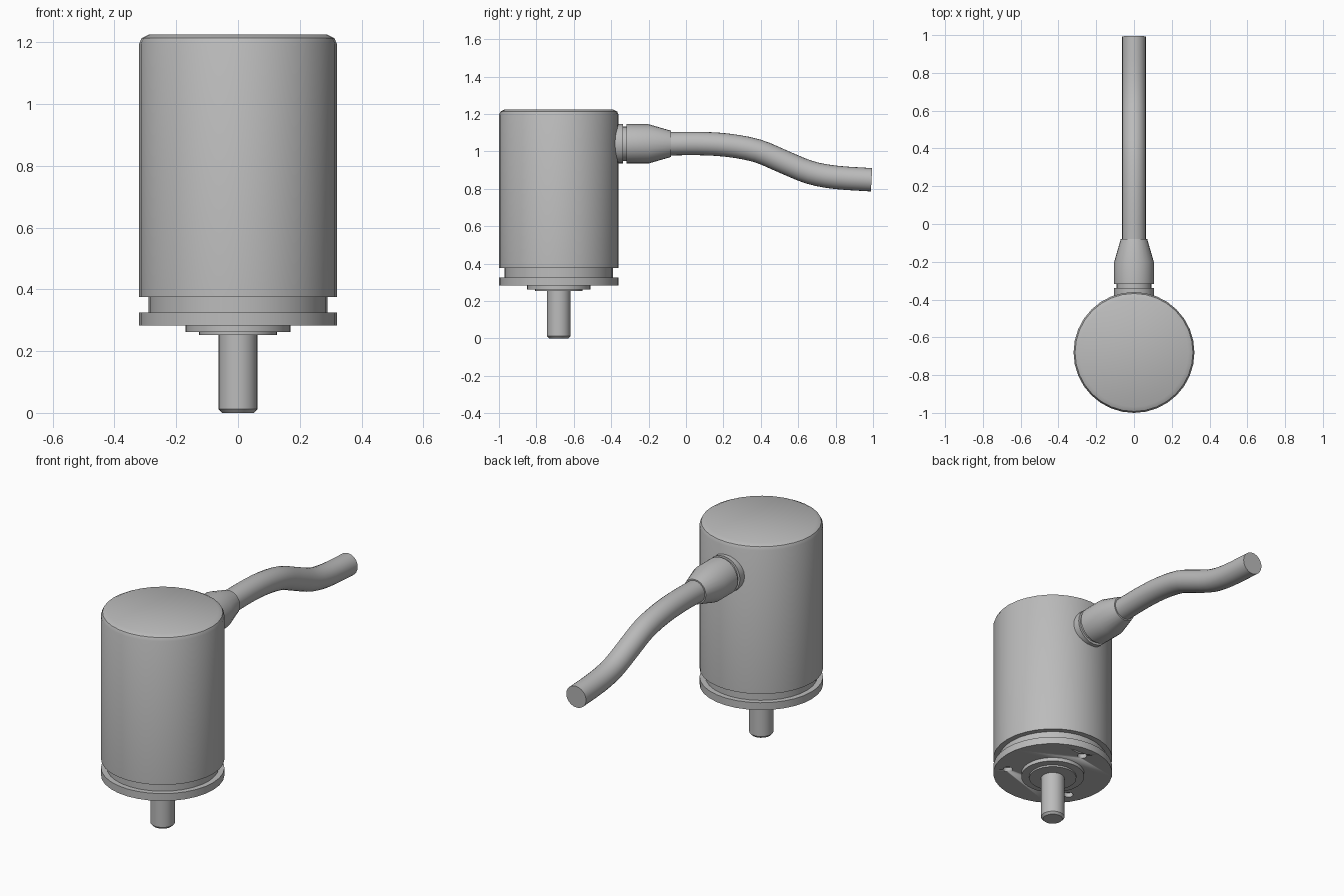
import bpy, bmesh, math
from mathutils import Vector, Matrix

if "Cube" in bpy.data.objects:
    bpy.data.objects.remove(bpy.data.objects["Cube"])

grey = bpy.data.materials.new("plain grey")
grey.use_nodes = True
GREY = (0.5, 0.5, 0.5, 1)
grey.diffuse_color = GREY
grey.node_tree.nodes["Principled BSDF"].inputs["Base Color"].default_value = GREY

AXIS_Y = -0.68
CABLE_Z = 1.04
UPRIGHT = Matrix.Translation((0, AXIS_Y, 0))
BACKWARD = Matrix.Translation((0, 0, CABLE_Z)) @ Matrix.Rotation(-math.pi / 2, 4, "X")


def finish(name, bm):
    bmesh.ops.recalc_face_normals(bm, faces=bm.faces)
    mesh = bpy.data.meshes.new(name)
    bm.to_mesh(mesh)
    bm.free()
    mesh.materials.append(grey)
    obj = bpy.data.objects.new(name, mesh)
    bpy.context.collection.objects.link(obj)
    bpy.ops.object.select_all(action="DESELECT")
    obj.select_set(True)
    bpy.context.view_layer.objects.active = obj
    bpy.ops.object.shade_smooth_by_angle(angle=math.radians(29))
    return obj


def skin(bm, rings):
    """Bridge successive rings of vertices and cap both ends."""
    n = len(rings[0])
    for a, b in zip(rings, rings[1:]):
        for i in range(n):
            j = (i + 1) % n
            bm.faces.new((a[i], a[j], b[j], b[i]))
    bm.faces.new(rings[0])
    bm.faces.new(rings[-1])


def lathe(name, profile, matrix=UPRIGHT, sides=32):
    """Turn a (radius, height) profile around the axis of a matrix."""
    bm = bmesh.new()
    rings = []
    for r, h in profile:
        angles = [math.tau * i / sides for i in range(sides)]
        rings.append([bm.verts.new(matrix @ Vector((r * math.cos(a), r * math.sin(a), h)))
                      for a in angles])
    skin(bm, rings)
    return finish(name, bm)


# Housing: can with chamfered top, recessed groove and mounting flange
lathe("housing", [(0.32, 0.375), (0.32, 1.195), (0.312, 1.213), (0.288, 1.225)])
lathe("groove_neck", [(0.29, 0.31), (0.29, 0.385)])
flange = lathe("flange", [(0.32, 0.283), (0.32, 0.325)])

# Three screw holes in the flange
for k in range(3):
    a = math.radians(90 + 120 * k)
    spot = UPRIGHT @ Matrix.Translation((0.245 * math.cos(a), 0.245 * math.sin(a), 0))
    cutter = lathe("hole_cutter", [(0.026, 0.25), (0.026, 0.309)], spot, 16)
    cutter.hide_render = True
    cutter.hide_set(True)
    cut = flange.modifiers.new("screw_hole", "BOOLEAN")
    cut.operation = "DIFFERENCE"
    cut.solver = "EXACT"
    cut.object = cutter

# Stepped boss and shaft
lathe("boss", [(0.127, 0.252), (0.127, 0.262), (0.17, 0.262), (0.17, 0.29)])
lathe("shaft", [(0.052, 0), (0.063, 0.012), (0.063, 0.26)], sides=24)

# Cable gland on the back of the housing
lathe("gland", [(0.105, -0.42), (0.105, -0.338), (0.092, -0.338), (0.092, -0.318),
                (0.105, -0.318), (0.105, -0.2), (0.07, -0.08)], BACKWARD, 24)

# Drooping cable: smooth curve through a few points, swept with a round section
path = [Vector((0, y, z)) for y, z in
        [(-0.1, 1.04), (0.06, 1.042), (0.22, 1.033), (0.38, 1.003), (0.52, 0.945),
         (0.66, 0.888), (0.8, 0.861), (0.992, 0.848)]]
ends = [2 * path[0] - path[1]] + path + [2 * path[-1] - path[-2]]
points = []
for p0, p1, p2, p3 in zip(ends, ends[1:], ends[2:], ends[3:]):
    for s in range(3):
        t = s / 3
        points.append(0.5 * (2 * p1 + (p2 - p0) * t + (2 * p0 - 5 * p1 + 4 * p2 - p3) * t ** 2
                             + (3 * p1 - p0 - 3 * p2 + p3) * t ** 3))
points.append(path[-1])

bm = bmesh.new()
rings = []
SIDES = 24
for i, p in enumerate(points):
    tangent = (points[min(i + 1, len(points) - 1)] - points[max(i - 1, 0)]).normalized()
    side = Vector((1, 0, 0))
    up = side.cross(tangent)
    rings.append([bm.verts.new(p + 0.0625 * (math.cos(a) * side + math.sin(a) * up))
                  for a in (math.tau * k / SIDES for k in range(SIDES))])
skin(bm, rings)
finish("cable", bm)
